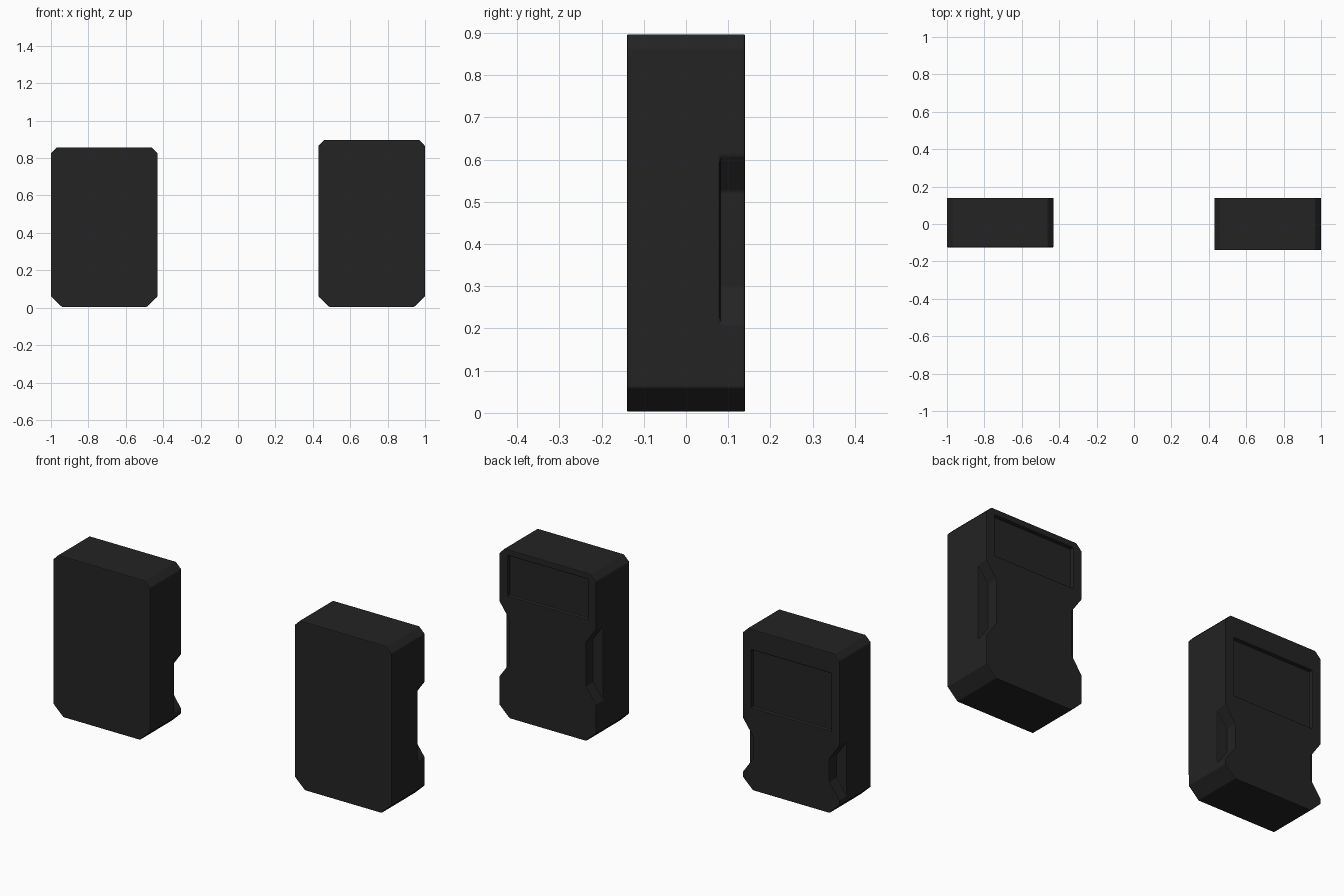
import bpy, bmesh

if "Cube" in bpy.data.objects:
    bpy.data.objects.remove(bpy.data.objects["Cube"])

black = bpy.data.materials.new("matte_black")
black.diffuse_color = (0.017, 0.017, 0.017, 1)
black.use_nodes = True
black.node_tree.nodes["Principled BSDF"].inputs["Base Color"].default_value = black.diffuse_color


def prism(name, pts, y0, y1):
    """Extrude an x-z outline from y0 to y1."""
    bm = bmesh.new()
    face = bm.faces.new([bm.verts.new((x, y0, z)) for x, z in pts])
    ext = bmesh.ops.extrude_face_region(bm, geom=[face])
    verts = [g for g in ext["geom"] if isinstance(g, bmesh.types.BMVert)]
    bmesh.ops.translate(bm, verts=verts, vec=(0, y1 - y0, 0))
    bmesh.ops.recalc_face_normals(bm, faces=bm.faces)
    me = bpy.data.meshes.new(name)
    bm.to_mesh(me)
    bm.free()
    me.materials.append(black)
    ob = bpy.data.objects.new(name, me)
    bpy.context.collection.objects.link(ob)
    return ob


def cut(ob, cutter):
    cutter.hide_render = True
    cutter.hide_set(True)
    m = ob.modifiers.new("cut", "BOOLEAN")
    m.operation = "DIFFERENCE"
    m.solver = "EXACT"
    m.object = cutter


def case(name, cx, front, height, panel, notch):
    back, w, t, b = 0.14, 0.285, 0.032, 0.06
    # body with small top chamfers and larger bottom chamfers
    half = [(w - b, 0.003), (w, b), (w, height - t), (w - t, height)]
    outline = [(cx + x, z) for x, z in half] + [(cx - x, z) for x, z in reversed(half)]
    body = prism(name, outline, front, back)

    # shallow window recess in the back
    z0, z1 = panel
    rect = [(cx - 0.235, z0), (cx + 0.235, z0), (cx + 0.235, z1), (cx - 0.235, z1)]
    cut(body, prism(name + "_panel_cutter", rect, back - 0.02, back + 0.05))

    # tapered finger notches on both rear side edges
    lo, hi = notch
    d, e, s = 0.06, 0.03, 0.085
    k = e * s / d
    for side in (-1, 1):
        pts = [(cx + side * x, z) for x, z in
               ((w + e, lo - k), (w + e, hi + k), (w - d, hi - s), (w - d, lo + s))]
        cut(body, prism(name + "_notch_cutter", pts, 0.08, back + 0.05))

    # softened edges
    bev = body.modifiers.new("soft_edges", "BEVEL")
    bev.width = 0.004
    bev.segments = 2
    bev.limit_method = "ANGLE"
    bev.angle_limit = 0.5


case("left_case", -0.715, -0.125, 0.857, (0.44, 0.747), (0.085, 0.375))
case("right_case", 0.715, -0.14, 0.897, (0.65, 0.865), (0.21, 0.61))
